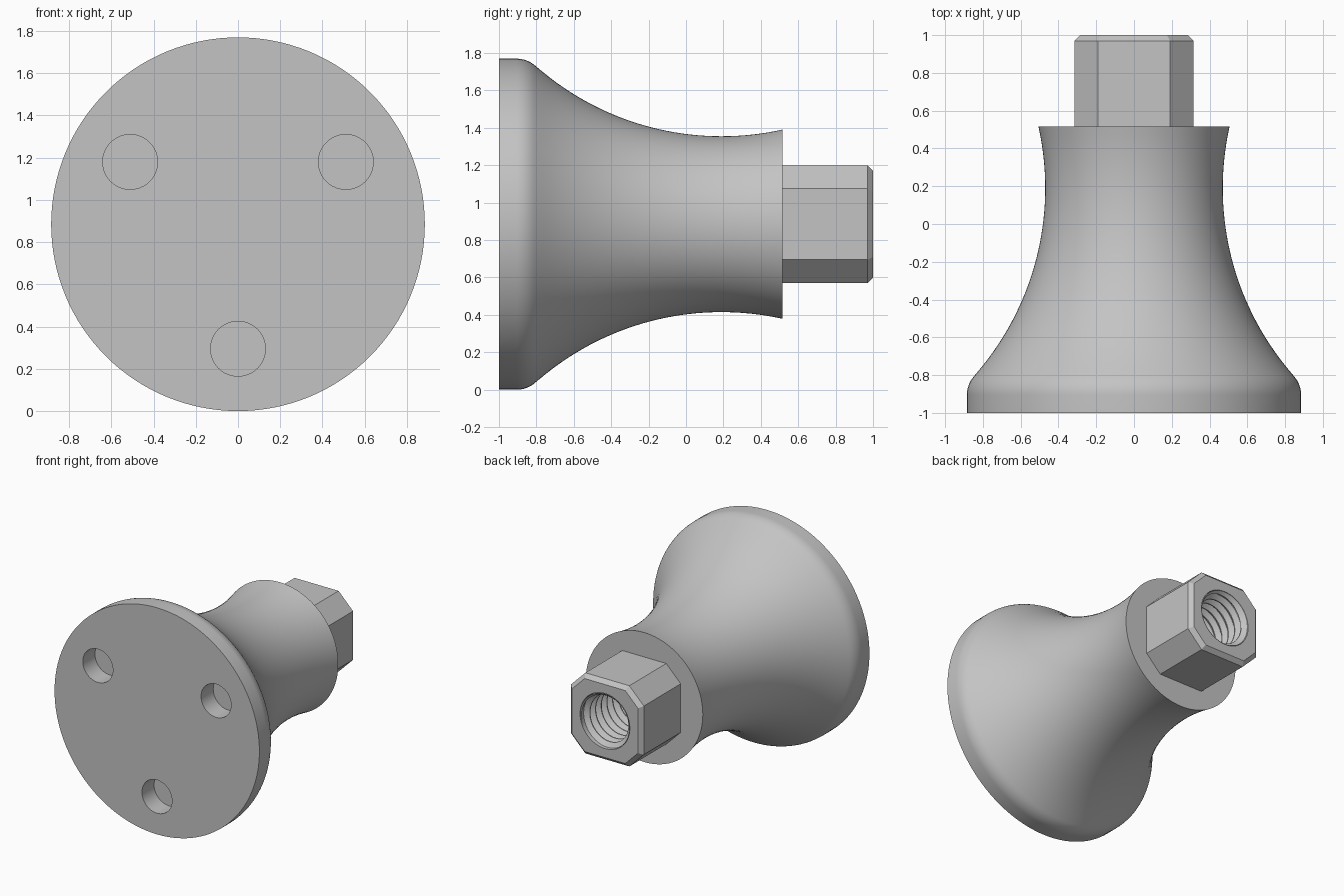
import bpy
import bmesh
from math import sin, cos, asin, sqrt, pi, radians

cube = bpy.data.objects.get("Cube")
if cube:
    bpy.data.objects.remove(cube, do_unlink=True)

AXIS_Z = 0.885
SEGMENTS = 128

grey = bpy.data.materials.new("plain grey")
grey.use_nodes = True
colour = (0.55, 0.55, 0.55, 1)
grey.diffuse_color = colour
grey.node_tree.nodes["Principled BSDF"].inputs["Base Color"].default_value = colour


def make_object(name, bm):
    mesh = bpy.data.meshes.new(name)
    bm.to_mesh(mesh)
    bm.free()
    mesh.materials.append(grey)
    obj = bpy.data.objects.new(name, mesh)
    bpy.context.collection.objects.link(obj)
    return obj


def loft(name, rings):
    """Solid made of matching rings of points with flat end caps."""
    bm = bmesh.new()
    rows = [[bm.verts.new(p) for p in ring] for ring in rings]
    for low, high in zip(rows, rows[1:]):
        for i in range(len(low)):
            j = (i + 1) % len(low)
            bm.faces.new((low[i], low[j], high[j], high[i]))
    bm.faces.new(rows[0])
    bm.faces.new(rows[-1])
    bmesh.ops.recalc_face_normals(bm, faces=bm.faces)
    return make_object(name, bm)


def circle(r, y, x=0, z=AXIS_Z, n=SEGMENTS):
    return [(x + r * cos(2 * pi * i / n), y, z + r * sin(2 * pi * i / n))
            for i in range(n)]


def chamfered_square(half, flat, y):
    corners = [(half, -flat), (half, flat), (flat, half), (-flat, half),
               (-half, flat), (-half, -flat), (-flat, -half), (flat, -half)]
    return [(x, y, AXIS_Z + z) for x, z in corners]


def cut(obj, cutters):
    for cutter in cutters:
        mod = obj.modifiers.new("cut", "BOOLEAN")
        mod.operation = "DIFFERENCE"
        mod.solver = "EXACT"
        mod.object = cutter
    bpy.context.view_layer.update()
    bpy.context.view_layer.objects.active = obj
    for mod in list(obj.modifiers):
        bpy.ops.object.modifier_apply(modifier=mod.name)


def smooth(obj):
    bpy.ops.object.select_all(action="DESELECT")
    obj.select_set(True)
    bpy.context.view_layer.objects.active = obj
    bpy.ops.object.shade_smooth_by_angle(angle=radians(25))


# Flared body: rim, rounded shoulder, then a concave waist
WAIST_R, WAIST_Y, CURVE, FILLET, RIM_R, BACK_Y = 0.47, 0.19, 1.5, 0.15, 0.885, 0.515
join_y = -0.806
turn = asin((WAIST_Y - join_y) / CURVE)
fillet_y = join_y - FILLET * sin(turn)
profile = [(RIM_R, -1)]
for i in range(9):
    a = turn * i / 8
    profile.append((RIM_R - FILLET * (1 - cos(a)), fillet_y + FILLET * sin(a)))
for i in range(1, 33):
    y = join_y + (BACK_Y - join_y) * i / 32
    profile.append((WAIST_R + CURVE - sqrt(CURVE ** 2 - (y - WAIST_Y) ** 2), y))
body = loft("flared_body", [circle(r, y) for r, y in profile])

# Square shaft with cut corners and a chamfered end
shaft = loft("square_shaft", [chamfered_square(0.315, 0.19, 0.5),
                              chamfered_square(0.315, 0.19, 0.97),
                              chamfered_square(0.285, 0.175, 1)])

# Three blind screw holes in the front and one bore in the shaft
screw_holes = []
for k in range(3):
    a = radians(30 + 120 * k)
    x, z = 0.59 * cos(a), AXIS_Z + 0.59 * sin(a)
    screw_holes.append(loft("screw_hole_cutter", [circle(0.13, y, x, z, 48)
                                                  for y in (-1.1, -0.85)]))
BORE_R, BORE_Y = 0.215, 0.4
bore = loft("bore_cutter", [circle(BORE_R, y, n=64) for y in (BORE_Y, 1.1)])
cut(body, screw_holes + [bore])
cut(shaft, [bore])
for cutter in screw_holes + [bore]:
    bpy.data.objects.remove(cutter, do_unlink=True)

# Helical thread lining the bore
PITCH, N = 0.07, 64
ROOT, CREST = BORE_R - 0.003, 0.178
section = [(0, ROOT), (0.12, ROOT), (0.5, CREST), (0.62, CREST)]
bm = bmesh.new()
rows = []
for t in range(11):
    for offset, radius in section:
        row = []
        for i in range(N + 1):
            y = BORE_Y + PITCH * (t + offset - i / N)
            y = min(max(y, BORE_Y + 0.004), 1)
            r = max(radius, ROOT - (1 - y))
            a = 2 * pi * i / N
            row.append(bm.verts.new((r * cos(a), y, AXIS_Z + r * sin(a))))
        rows.append(row)
for low, high in zip(rows, rows[1:]):
    for i in range(N):
        bm.faces.new((low[i], low[i + 1], high[i + 1], high[i]))
bmesh.ops.remove_doubles(bm, verts=bm.verts, dist=0.0001)
thread = make_object("bore_thread", bm)

for obj in (body, shaft, thread):
    smooth(obj)
